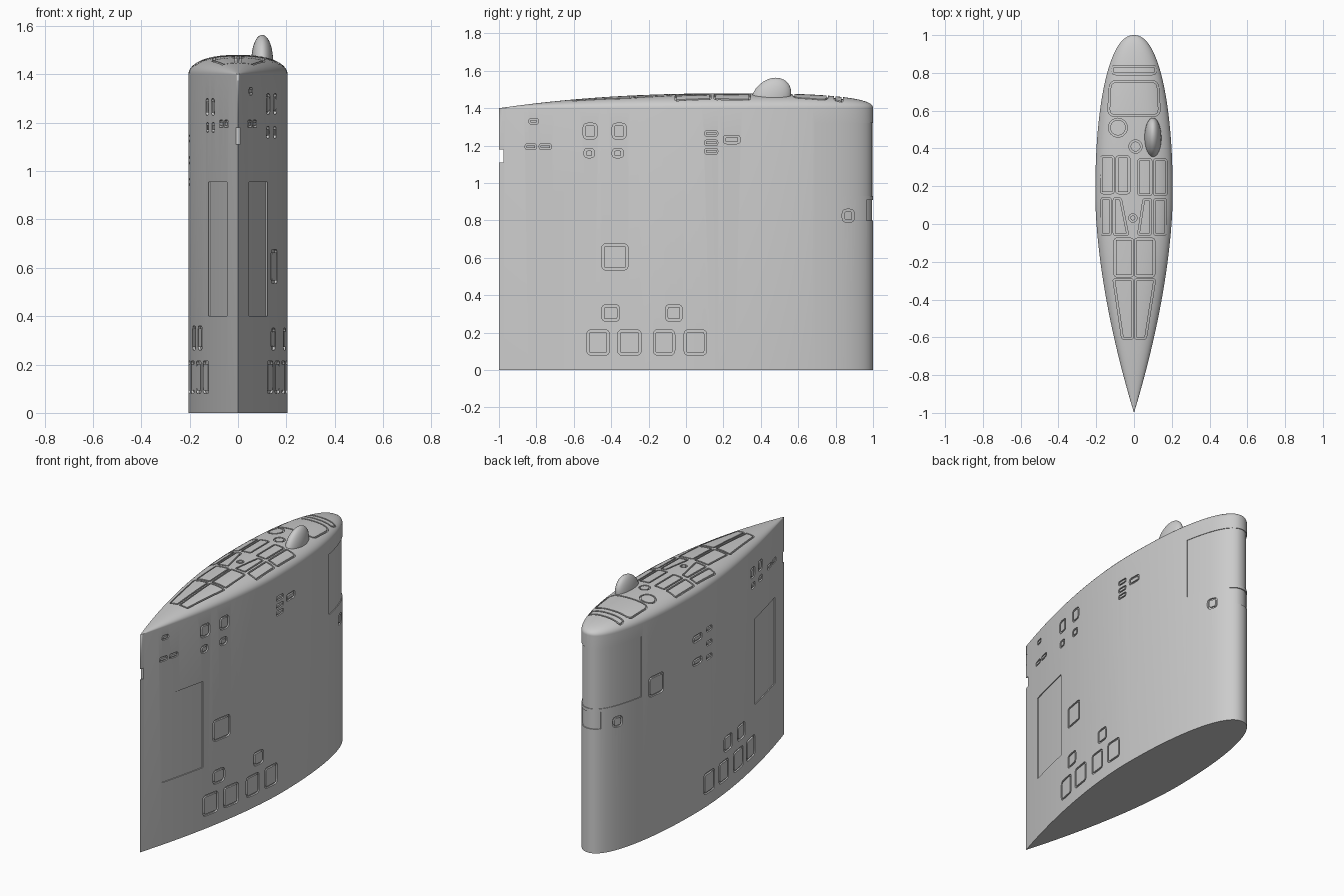
import bpy, bmesh, math
from mathutils import Vector

if "Cube" in bpy.data.objects:
    bpy.data.objects.remove(bpy.data.objects["Cube"])

WALL = 1.4          # height of the vertical sides


def half_width(y):
    if y > 0.15:
        u = min((y - 0.15) / 0.85, 1)
        return 0.205 * (1 - u ** 2.2) ** (1 / 2.2)
    u = min((0.15 - y) / 1.15, 1)
    return 0.205 * (1 - u ** 1.7)


def crown(y):
    if y > 0.3:
        return 0.08 * (1 - min((y - 0.3) / 0.7, 1) ** 2.5) ** 0.4
    return 0.08 * (1 - min((0.3 - y) / 1.3, 1) ** 2.4)


def roof(x, y):
    u = min(abs(x) / max(half_width(y), 1e-6), 1)
    return WALL + crown(y) * (1 - u ** 2.5) ** 0.5


def finish(name, bm):
    bmesh.ops.recalc_face_normals(bm, faces=bm.faces[:])
    if bm.calc_volume(signed=True) < 0:
        bmesh.ops.reverse_faces(bm, faces=bm.faces[:])
    me = bpy.data.meshes.new(name)
    bm.to_mesh(me)
    bm.free()
    ob = bpy.data.objects.new(name, me)
    bpy.context.collection.objects.link(ob)
    me.materials.append(paint)
    return ob


def smooth(ob, angle):
    bpy.ops.object.select_all(action='DESELECT')
    ob.select_set(True)
    bpy.context.view_layer.objects.active = ob
    bpy.ops.object.shade_smooth_by_angle(angle=math.radians(angle))


def volume(me):
    bm = bmesh.new()
    bm.from_mesh(me)
    v = bm.calc_volume(signed=True)
    bm.free()
    return v


def carve(bm):
    """Subtract one cutter from the tower, keeping only sound results."""
    cutter = finish("groove_cutter", bm)
    cutter.hide_render = True
    before = volume(tower.data)
    for solver in ('MANIFOLD', 'EXACT', 'FLOAT'):
        mod = tower.modifiers.new("groove", 'BOOLEAN')
        mod.operation, mod.solver, mod.object = 'DIFFERENCE', solver, cutter
        dg = bpy.context.evaluated_depsgraph_get()
        dg.update()
        me = bpy.data.meshes.new_from_object(tower.evaluated_get(dg))
        tower.modifiers.remove(mod)
        if 0.98 * before < volume(me) < before - 1e-9:
            tower.data = me
            break
    bpy.data.objects.remove(cutter)


paint = bpy.data.materials.new("hull grey")
paint.diffuse_color = (0.6, 0.6, 0.6, 1)
paint.use_nodes = True
paint.node_tree.nodes["Principled BSDF"].inputs["Base Color"].default_value = paint.diffuse_color

# Tower: teardrop plan, straight sides, crowned roof
bm = bmesh.new()
NY, NX = 72, 24
ys = [math.cos(math.pi * j / NY) for j in range(1, NY - 4)]
rows = []
for y in ys:
    w = half_width(y)
    xs = [w * math.sin(math.pi * (i / NX - 0.5)) for i in range(NX + 1)]
    rows.append([bm.verts.new((x, y, roof(x, y))) for x in xs])
nose, tail = bm.verts.new((0, 1, WALL)), bm.verts.new((0, -1, WALL))
for a, b in zip(rows, rows[1:]):
    for i in range(NX):
        bm.faces.new((a[i], a[i + 1], b[i + 1], b[i]))
for tip, row in ((nose, rows[0]), (tail, rows[-1])):
    for i in range(NX):
        bm.faces.new((tip, row[i], row[i + 1]))
rim = [nose] + [r[-1] for r in rows] + [tail] + [r[0] for r in reversed(rows)]
base = [bm.verts.new((v.co.x, v.co.y, 0)) for v in rim]
for i in range(len(rim)):
    k = (i + 1) % len(rim)
    bm.faces.new((rim[i], rim[k], base[k], base[i]))
bm.faces.new(base)
tower = finish("tower", bm)


def outline(pts, r):
    """Closed rounded polygon, sampled along its sides."""
    pts = [Vector(p) for p in pts]
    out = []
    for i, p in enumerate(pts):
        prev, nxt = pts[i - 1], pts[(i + 1) % len(pts)]
        a, b = p + (prev - p).normalized() * r, p + (nxt - p).normalized() * r
        out += [a.lerp(p, t).lerp(p.lerp(b, t), t) for t in (0, 0.25, 0.5, 0.75, 1)]
        end = nxt + (p - nxt).normalized() * r
        out += [b.lerp(end, t / 5) for t in range(1, 5)]
    return out


def groove(loop, width, place):
    """Ring-shaped cutter; place(p, depth) lays a flat point on the hull."""
    cut = bmesh.new()
    n = len(loop)
    area = sum(loop[i - 1].cross(loop[i]) for i in range(n))
    inner = []
    for i, p in enumerate(loop):
        t = (loop[(i + 1) % n] - loop[i - 1]).normalized()
        inner.append(p + Vector((-t.y, t.x)) * math.copysign(width, area))
    rings = [[cut.verts.new(place(p, d)) for p in lp]
             for lp, d in ((loop, -0.01), (loop, 0.02), (inner, 0.02), (inner, -0.01))]
    for a, b in zip(rings, rings[1:] + rings[:1]):
        for i in range(n):
            k = (i + 1) % n
            cut.faces.new((a[i], a[k], b[k], b[i]))
    carve(cut)


def side_hatch(side, y0, y1, z0, z1):
    r = min(0.025, 0.4 * min(y1 - y0, z1 - z0))
    loop = outline([(y0, z0), (y1, z0), (y1, z1), (y0, z1)], r)
    groove(loop, min(0.012, 0.65 * r),
           lambda p, d: (side * (half_width(p.x) + d), p.x, p.y))


def top_panel(pts, r=0.014):
    groove(outline(pts, r), 0.009, lambda p, d: (p.x, p.y, roof(p.x, p.y) + d))


def top_rect(x0, x1, y0, y1, r=0.014):
    top_panel([(x0, y0), (x1, y0), (x1, y1), (x0, y1)], r)


def top_ring(x, y, r):
    groove([Vector((x + r * math.cos(a * math.pi / 16), y + r * math.sin(a * math.pi / 16)))
            for a in range(32)], 0.009, lambda p, d: (p.x, p.y, roof(p.x, p.y) + d))


def recess(path, z0, z1, depth):
    """Shallow pocket following a stretch of the plan outline."""
    cut = bmesh.new()
    inn, out = [], []
    for i, p in enumerate(path):
        t = (path[min(i + 1, len(path) - 1)] - path[max(i - 1, 0)]).normalized()
        nrm = Vector((t.y, -t.x))
        inn.append(p - nrm * depth)
        out.append(p + nrm * 0.03)
    loop = inn + out[::-1]
    lo, hi = ([cut.verts.new((p.x, p.y, z)) for p in loop] for z in (z0, z1))
    for i in range(len(loop)):
        k = (i + 1) % len(loop)
        cut.faces.new((lo[i], lo[k], hi[k], hi[i]))
    cut.faces.new(lo)
    cut.faces.new(hi)
    carve(cut)


def nose_path(y0):
    a0 = math.acos((y0 - 0.15) / 0.85)
    yy = [0.15 + 0.85 * math.cos(a0 * (1 - i / 16)) for i in range(17)]
    right = [Vector((half_width(y), y)) for y in yy]
    return right + [Vector((-p.x, p.y)) for p in reversed(right[:-1])]


# Hatches shared by both sides
for s in (1, -1):
    for y0, y1 in ((-0.53, -0.41), (-0.365, -0.24), (-0.175, -0.06), (-0.01, 0.11)):
        side_hatch(s, y0, y1, 0.08, 0.215)
    for y0, y1 in ((-0.86, -0.80), (-0.785, -0.72)):
        side_hatch(s, y0, y1, 1.18, 1.21)
    side_hatch(s, 0.835, 0.9, 0.79, 0.86)
    door = [Vector((s * half_width(y), y)) for y in [-0.84 + 0.31 * i / 10 for i in range(11)]]
    recess(door if s > 0 else door[::-1], 0.4, 0.955, 0.006)

# Right side hatches
for h in ((-0.45, -0.355, 0.26, 0.35), (-0.11, -0.02, 0.26, 0.35), (-0.45, -0.31, 0.535, 0.675),
          (-0.55, -0.475, 1.235, 1.32), (-0.395, -0.32, 1.235, 1.32),
          (-0.545, -0.49, 1.135, 1.185), (-0.395, -0.335, 1.135, 1.185),
          (-0.84, -0.79, 1.315, 1.345), (0.2, 0.29, 1.21, 1.255),
          (0.1, 0.17, 1.25, 1.28), (0.1, 0.17, 1.2, 1.23), (0.1, 0.17, 1.155, 1.185)):
    side_hatch(1, *h)

# Left side hatches
for h in ((-0.22, -0.12, 0.26, 0.36), (-0.39, -0.29, 0.26, 0.36), (0.5, 0.63, 0.9, 1.03),
          (-0.53, -0.47, 1.23, 1.3), (-0.64, -0.58, 1.23, 1.3),
          (-0.53, -0.48, 1.16, 1.2), (-0.64, -0.59, 1.16, 1.2),
          (0.13, 0.22, 1.1, 1.145), (0.13, 0.22, 0.95, 0.995),
          (0.02, 0.08, 1.12, 1.15), (0.02, 0.08, 1.03, 1.06), (0.02, 0.08, 0.94, 0.97)):
    side_hatch(-1, *h)

# Rounded leading edge pockets
recess(nose_path(0.69), 0.93, 1.32, 0.004)
recess(nose_path(0.965), 0.80, 0.91, 0.006)

# Roof panels
top_rect(-0.118, 0.118, 0.79, 0.84, 0.02)
top_panel([(-0.14, 0.57), (0.14, 0.57), (0.13, 0.76), (-0.13, 0.76)], 0.04)
top_ring(-0.085, 0.51, 0.05)
top_ring(0.008, 0.41, 0.035)
top_ring(-0.006, 0.032, 0.022)
for x0, x1, y0, y1 in ((-0.178, -0.105, 0.16, 0.36), (-0.095, -0.022, 0.16, 0.36),
                       (0.02, 0.095, 0.15, 0.345), (0.104, 0.175, 0.15, 0.345),
                       (-0.175, -0.12, -0.06, 0.14), (0.104, 0.172, -0.06, 0.135),
                       (-0.105, -0.004, -0.28, -0.075), (0.004, 0.11, -0.28, -0.075)):
    top_rect(x0, x1, y0, y1)
top_panel([(-0.11, -0.06), (-0.028, -0.06), (-0.068, 0.14), (-0.11, 0.14)])
top_panel([(0.018, -0.06), (0.092, -0.06), (0.092, 0.135), (0.048, 0.135)])
top_panel([(-0.065, -0.61), (-0.004, -0.61), (-0.004, -0.29), (-0.112, -0.29)])
top_panel([(0.004, -0.61), (0.065, -0.61), (0.115, -0.29), (0.004, -0.29)])

# Notch in the trailing edge
cut = bmesh.new()
for v in bmesh.ops.create_cube(cut, size=1)["verts"]:
    v.co = Vector((v.co.x * 0.2, v.co.y * 0.07 - 1.01, v.co.z * 0.07 + 1.145))
carve(cut)
smooth(tower, 25)

# Domed fairing on the roof
bm = bmesh.new()
bmesh.ops.create_uvsphere(bm, u_segments=32, v_segments=20, radius=1)
for v in bm.verts:
    x, y, z = v.co
    v.co = (0.1 + 0.045 * x, 0.455 + 0.105 * y + 0.025 * max(z, 0), 1.455 + (0.108 if z > 0 else 0.04) * z)
smooth(finish("roof_fairing", bm), 40)
